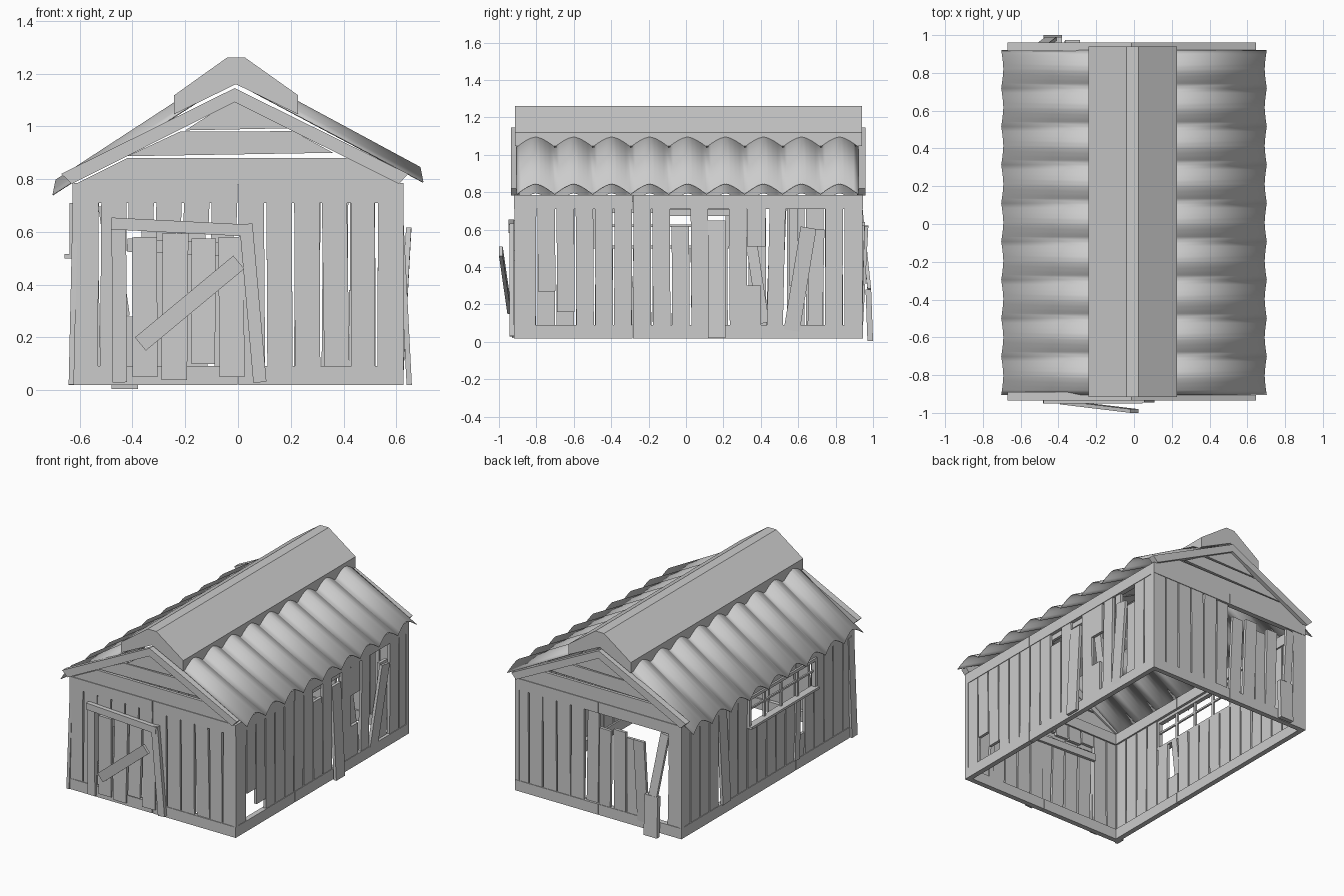
import bpy, bmesh, math, random
from mathutils import Vector

if "Cube" in bpy.data.objects:
    bpy.data.objects.remove(bpy.data.objects["Cube"])
random.seed(4)

# wall frames: (u along wall, o outward, z) -> world
WALLS = {
    'front': lambda u, o, z: Vector((u, -0.92 - o, z)),
    'back': lambda u, o, z: Vector((u, 0.945 + o, z)),
    'right': lambda u, o, z: Vector((0.627 + o, u, z)),
    'left': lambda u, o, z: Vector((-0.627 - o, u, z)),
}

def finish(name, bm):
    bmesh.ops.recalc_face_normals(bm, faces=bm.faces)
    me = bpy.data.meshes.new(name)
    bm.to_mesh(me)
    bm.free()
    ob = bpy.data.objects.new(name, me)
    bpy.context.collection.objects.link(ob)
    return ob

def prism(name, a, b):
    """Solid between two matching outlines."""
    bm = bmesh.new()
    va, vb = [bm.verts.new(p) for p in a], [bm.verts.new(p) for p in b]
    bm.faces.new(va)
    bm.faces.new(vb[::-1])
    n = len(va)
    for i in range(n):
        bm.faces.new((va[i], vb[i], vb[(i + 1) % n], va[(i + 1) % n]))
    return finish(name, bm)

def panel(name, wall, pts, o=0.0, t=0.02):
    """Outline of (u, z) points on a wall, given thickness inward."""
    f = WALLS[wall]
    return prism(name, [f(u, o, z) for u, z in pts], [f(u, o - t, z) for u, z in pts])

def board(name, wall, p, q, w, o=(0, 0), t=0.02):
    """Straight board from p to q in wall coordinates, o = outward offset at each end."""
    f = WALLS[wall]
    dx, dz = q[0] - p[0], q[1] - p[1]
    l = math.hypot(dx, dz)
    nx, nz = -dz / l * w / 2, dx / l * w / 2
    pts = [(p[0] + nx, p[1] + nz, o[0]), (q[0] + nx, q[1] + nz, o[1]),
           (q[0] - nx, q[1] - nz, o[1]), (p[0] - nx, p[1] - nz, o[0])]
    return prism(name, [f(u, d, z) for u, z, d in pts], [f(u, d - t, z) for u, z, d in pts])

def rails(wall, u0, mid, u1):
    for a, b in ((u0, mid - 0.002), (mid + 0.002, u1)):
        board(wall + '_top_rail', wall, (a, 0.748), (b, 0.748), 0.075, t=0.035)
        board(wall + '_sill_rail', wall, (a, 0.055), (b, 0.055), 0.072, t=0.035)

def planks(wall, start, step, count, special):
    """Row of upright planks; special maps index to (bottom, top) or None."""
    for i in range(count):
        lo_hi = special.get(i, (0.06, 0.74))
        if lo_hi is None:
            continue
        u = start + step * (i + 0.5)
        j = random.uniform(-0.003, 0.003)
        board(wall + '_plank', wall, (u + j, lo_hi[0]), (u - j, lo_hi[1]), step - 0.009, (-0.004, -0.004))

# corner posts
for x in (-0.612, 0.612):
    for wall in ('front', 'back'):
        board('corner_post', wall, (x, 0.02), (x, 0.785), 0.03, (-0.002, -0.002), 0.03)

# front wall: door gap on the left, loose planks on the right
rails('front', -0.627, 0.0, 0.627)
planks('front', -0.63, 0.105, 12,
       {2: (0.63, 0.74), 3: (0.61, 0.74), 4: (0.61, 0.74), 5: (0.62, 0.74), 9: None, 10: None})
board('front_loose_plank', 'front', (0.375, 0.06), (0.365, 0.74), 0.095, (-0.01, -0.004))
board('front_loose_plank', 'front', (0.475, 0.085), (0.473, 0.74), 0.09, (-0.004, -0.004))
board('front_split_plank', 'front', (0.438, 0.08), (0.435, 0.38), 0.03, (-0.012, -0.03))

# door: leaning frame, boards and diagonal brace
board('door_post_left', 'front', (-0.448, 0.03), (-0.452, 0.65), 0.055, (0.02, 0.02), 0.025)
board('door_post_right', 'front', (0.083, 0.03), (0.03, 0.63), 0.05, (0.025, 0.025), 0.025)
board('door_lintel', 'front', (-0.48, 0.632), (0.045, 0.605), 0.045, (0.03, 0.03), 0.03)
for x0, z0, x1, z1, w in ((-0.352, 0.05, -0.355, 0.58, 0.095), (-0.242, 0.04, -0.237, 0.595, 0.098),
                          (-0.133, 0.10, -0.13, 0.575, 0.092), (-0.022, 0.05, -0.028, 0.58, 0.095)):
    board('door_board', 'front', (x0, z0), (x1, z1), w, (0.012, random.uniform(-0.01, 0.02)))
board('door_brace', 'front', (-0.37, 0.175), (0.003, 0.485), 0.065, (0.035, 0.08), 0.02)
board('door_inner_rail', 'front', (-0.42, 0.55), (0.05, 0.53), 0.05, (-0.02, -0.02))

# right wall
rails('right', -0.92, -0.285, 0.945)
planks('right', -0.9, 0.1025, 18,
       {1: (0.27, 0.74), 2: (0.16, 0.74), 8: (0.06, 0.62), 9: (0.09, 0.72), 10: None,
        12: None, 13: None, 14: None, 15: None})
board('right_leaning_plank', 'right', (0.165, 0.02), (0.165, 0.65), 0.095, (0.032, 0.0))
board('right_upper_stub', 'right', (0.375, 0.51), (0.375, 0.74), 0.1, (-0.004, -0.004))
board('right_lower_stub', 'right', (0.357, 0.06), (0.357, 0.3), 0.09, (-0.004, -0.004))
board('right_fallen_slat', 'right', (0.415, 0.1), (0.345, 0.56), 0.06, (-0.02, -0.03))
board('right_loose_plank', 'right', (0.475, 0.06), (0.49, 0.74), 0.085, (-0.004, -0.004))
board('right_loose_plank', 'right', (0.565, 0.06), (0.655, 0.61), 0.085, (0.0, 0.03))
board('right_loose_plank', 'right', (0.69, 0.06), (0.7, 0.6), 0.08, (-0.02, -0.02))
board('right_loose_plank', 'right', (0.575, 0.3), (0.575, 0.74), 0.05, (-0.012, -0.012))
board('right_batten', 'right', (-0.1, 0.69), (0.25, 0.69), 0.035, (-0.02, -0.02))

# left wall with barred window
rails('left', -0.92, -0.285, 0.945)
special = {i: (0.06, 0.5) for i in range(4, 11)}
special.update({5: (0.06, 0.24), 2: (0.06, 0.74), 13: None})
planks('left', -0.9, 0.1025, 18, special)
board('left_loose_plank', 'left', (0.47, 0.09), (0.495, 0.74), 0.085, (0.012, -0.004))
board('left_loose_plank', 'left', (-0.29, 0.09), (-0.325, 0.5), 0.05, (0.01, -0.004))
board('left_end_plank', 'left', (-0.9, 0.02), (-0.885, 0.7), 0.06, (0.015, 0.0))
board('window_sill', 'left', (-0.5, 0.508), (0.23, 0.508), 0.016, (0.03, 0.03), 0.05)
board('window_head', 'left', (-0.5, 0.7), (0.23, 0.7), 0.02, (0.012, 0.012), 0.03)
board('window_bar', 'left', (-0.5, 0.62), (0.23, 0.62), 0.012, (-0.002, -0.002), 0.012)
for u in (-0.49, 0.22):
    board('window_jamb', 'left', (u, 0.5), (u, 0.71), 0.02, (0.012, 0.012), 0.03)
for u in (-0.31, -0.135, 0.045):
    board('window_bar', 'left', (u, 0.51), (u, 0.7), 0.016, (0, 0), 0.015)

# back wall with broken planks
rails('back', -0.627, 0.0, 0.627)
planks('back', -0.63, 0.105, 12, {1: None, 2: None, 3: (0.06, 0.6), 4: None, 5: None, 6: None})
board('back_fallen_plank', 'back', (-0.43, 0.005), (-0.43, 0.28), 0.1, (0.055, 0.045), 0.03)
board('back_leaning_plank', 'back', (-0.44, 0.28), (-0.5, 0.7), 0.06, (0.045, 0.0))
board('back_loose_plank', 'back', (-0.55, 0.06), (-0.565, 0.74), 0.06, (-0.004, -0.004))
board('back_loose_plank', 'back', (-0.335, 0.06), (-0.325, 0.62), 0.08, (0.0, 0.03))
board('back_loose_plank', 'back', (-0.16, 0.06), (-0.17, 0.64), 0.09, (-0.004, 0.012))
board('back_loose_plank', 'back', (-0.045, 0.06), (-0.06, 0.62), 0.085, (-0.004, 0.01))
board('back_loose_plank', 'back', (0.055, 0.06), (0.045, 0.74), 0.085, (-0.015, -0.015))

# gables: horizontal boards and barge boards
for wall in ('front', 'back'):
    panel('gable_board_low', wall, [(-0.62, 0.78), (0.62, 0.78), (0.44, 0.88), (-0.42, 0.88)], -0.005)
    panel('gable_board_mid', wall, [(-0.42, 0.887), (0.36, 0.9), (0.21, 0.982), (-0.22, 0.98)], -0.008)
    panel('gable_board_top', wall, [(-0.2, 0.985), (0.2, 0.993), (-0.013, 1.105)], -0.005)
    for end, inner in ((-0.67, -0.63), (0.645, 0.61)):
        panel('barge_board', wall, [(-0.013, 1.145), (end, 0.82), (inner, 0.782), (-0.013, 1.092)], 0.015, 0.045)

# corrugated roof sheets: (top x, top z, eave x, eave z) measured at the valleys
WAVES, SEG, Y0, Y1 = 9, 8, -0.905, 0.922
for name, x0, z0, x1, z1 in (('roof_sheet_right', 0.02, 1.152, 0.703, 0.79),
                             ('roof_sheet_left', -0.02, 1.18, -0.703, 0.742)):
    bm = bmesh.new()
    rows = []
    for i in range(WAVES * SEG + 1):
        s = abs((i % SEG) / SEG * 2 - 1)
        h = 0.056 * (1 - s ** 1.5)
        y = Y0 + (Y1 - Y0) * i / (WAVES * SEG)
        rows.append([bm.verts.new((x0, y, z0 + h)),
                     bm.verts.new((x1 - math.copysign(0.2 * h, x1), y, z1 + h))])
    for a, b in zip(rows, rows[1:]):
        bm.faces.new((a[0], a[1], b[1], b[0]))
    ob = finish(name, bm)
    mod = ob.modifiers.new('thickness', 'SOLIDIFY')
    mod.thickness = 0.004
    bpy.context.view_layer.objects.active = ob
    ob.select_set(True)
    bpy.ops.object.shade_smooth_by_angle(angle=math.radians(28))
    ob.select_set(False)

# ridge cap
cap = [(-0.242, 1.046), (-0.242, 1.118), (-0.04, 1.262), (0.025, 1.262), (0.228, 1.118), (0.228, 1.046), (-0.008, 1.16)]
prism('ridge_cap', [(x, -0.915, z) for x, z in cap], [(x, 0.94, z) for x, z in cap])
